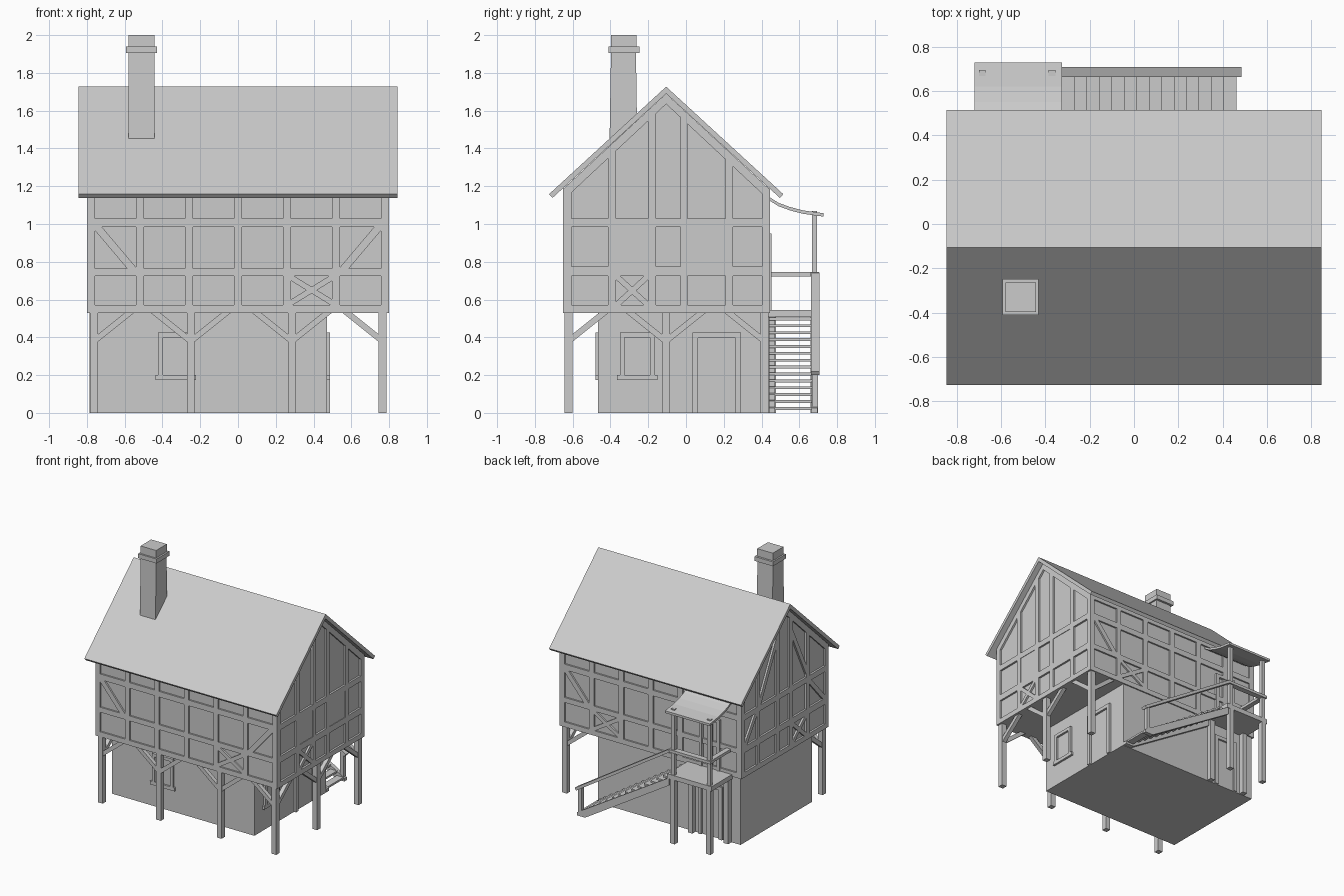
import bpy, bmesh
from mathutils import Vector

if "Cube" in bpy.data.objects:
    bpy.data.objects.remove(bpy.data.objects["Cube"])

RIDGE_Y, SLOPE = -0.105, 0.925


def under_roof(y):
    return 1.69 - SLOPE * abs(y - RIDGE_Y)


def build(name, polys, axis, a, b):
    """Extrude 2D outlines (u, z) along an axis from a to b into one object."""
    bm = bmesh.new()
    for pts in polys:
        put = (lambda p, d: (d, p[0], p[1])) if axis == 'x' else (lambda p, d: (p[0], d, p[1]))
        va = [bm.verts.new(put(p, a)) for p in pts]
        vb = [bm.verts.new(put(p, b)) for p in pts]
        bm.faces.new(va)
        bm.faces.new(vb[::-1])
        n = len(pts)
        for i in range(n):
            bm.faces.new((va[i], vb[i], vb[(i + 1) % n], va[(i + 1) % n]))
    bmesh.ops.recalc_face_normals(bm, faces=bm.faces)
    me = bpy.data.meshes.new(name)
    bm.to_mesh(me)
    bm.free()
    ob = bpy.data.objects.new(name, me)
    bpy.context.collection.objects.link(ob)
    return ob


def rect(u0, u1, z0, z1):
    return [(u0, z0), (u1, z0), (u1, z1), (u0, z1)]


def bar(p, q, w):
    """Slanted timber outline between two points."""
    p, q = Vector(p), Vector(q)
    d = (q - p).normalized() * w / 2
    n = Vector((-d.y, d.x))
    return [tuple(v) for v in (p + n, q + n, q - n, p - n)]


def box(name, x0, x1, y0, y1, z0, z1):
    return build(name, [rect(x0, x1, z0, z1)], 'y', y0, y1)


def frame(u0, u1, z0, z1, w):
    return [rect(u0, u0 + w, z0, z1), rect(u1 - w, u1, z0, z1), rect(u0 + w, u1 - w, z1 - w, z1)]


# Ground floor and jettied upper floor with gables
box("ground_floor", -0.785, 0.47, -0.465, 0.435, 0, 0.54)
yw0, yw1 = -0.637, 0.432
build("upper_floor", [[(yw0, 0.53), (yw1, 0.53), (yw1, under_roof(yw1)),
                       (RIDGE_Y, 1.69), (yw0, under_roof(yw0))]], 'x', -0.785, 0.785)

# Roof slabs
build("roof", [[(RIDGE_Y, 1.727), (RIDGE_Y + s * 0.62, 1.158), (RIDGE_Y + s * 0.602, 1.138),
                (RIDGE_Y, 1.69)] for s in (-1, 1)], 'x', -0.845, 0.845)

# Chimney: tapered shaft, collar, cap
build("chimney_shaft", [[(-0.405, 1.43), (-0.258, 1.43), (-0.265, 1.91), (-0.397, 1.91)]], 'x', -0.58, -0.443)
box("chimney_collar", -0.592, -0.43, -0.41, -0.247, 1.905, 1.94)
box("chimney_cap", -0.58, -0.443, -0.397, -0.263, 1.94, 2.0)

# Gable timbers: posts cut to the roof line, rails, rafters
uprights = [(-0.65, -0.607), (-0.412, -0.37), (-0.202, -0.16), (-0.03, 0.008), (0.21, 0.25), (0.403, 0.445)]
gable = [[(a, 0.53), (b, 0.53), (b, under_roof(b)), (a, under_roof(a))] for a, b in uprights]
gable += [rect(-0.65, 0.445, z0, z1) for z0, z1 in ((0.53, 0.57), (0.725, 0.775), (0.985, 1.03))]
for s in (-1, 1):
    y1 = RIDGE_Y + s * 0.545
    gable.append([(RIDGE_Y, 1.69), (y1, under_roof(y1)), (y1, under_roof(y1) - 0.06), (RIDGE_Y, 1.635)])
cross = [bar((-0.37, 0.57), (-0.2, 0.725), 0.03), bar((-0.37, 0.725), (-0.2, 0.57), 0.03)]
braces = [bar((-0.4, 1.03), (-0.19, 1.46), 0.035), bar((0.22, 1.03), (0.0, 1.46), 0.035),
          bar((-0.61, 0.77), (-0.41, 0.99), 0.035), bar((0.4, 0.77), (0.25, 0.99), 0.035)]
build("right_gable_timbers", gable + cross, 'x', 0.78, 0.8)
build("left_gable_timbers", gable + cross + braces, 'x', -0.8, -0.78)
panes = [rect(-0.37, -0.2, 0.775, 0.985), rect(0.008, 0.21, 0.775, 0.985)]
build("right_gable_windows", panes, 'x', 0.78, 0.796)

# Long wall timbers: six bays, rails, diagonals
xs = [-0.779 + i * 0.2597 for i in range(7)]
long_wall = [rect(x - 0.021, x + 0.021, 0.53, 1.19) for x in xs]
long_wall += [rect(-0.8, 0.8, z0, z1) for z0, z1 in ((0.53, 0.57), (0.725, 0.765), (0.985, 1.03), (1.15, 1.19))]
ends = [bar((s * 0.76, 1.0), (s * 0.54, 0.74), 0.04) for s in (-1, 1)]
x_brace = [bar((xs[4], 0.57), (xs[5], 0.73), 0.03), bar((xs[4], 0.73), (xs[5], 0.57), 0.03)]
build("front_wall_timbers", long_wall + ends + x_brace, 'y', -0.65, -0.63)
build("back_wall_timbers", long_wall + ends[1:] + x_brace, 'y', 0.425, 0.445)
build("upper_door_frame", frame(-0.61, -0.43, 0.545, 0.95, 0.025), 'y', 0.43, 0.452)

# Ground windows and doors
win = frame(-0.35, -0.165, 0.2, 0.425, 0.025) + [rect(-0.365, -0.15, 0.173, 0.2)]
build("right_window_frame", win, 'x', 0.46, 0.487)
build("front_window_frame", [[(u - 0.073, z) for u, z in p] for p in win], 'y', -0.48, -0.455)
build("right_door_frame", frame(0.035, 0.29, 0, 0.425, 0.028), 'x', 0.46, 0.487)
build("back_door_frame", frame(-0.63, -0.42, 0, 0.42, 0.028), 'y', 0.42, 0.45)

# Posts carrying the overhang
post_x = (-0.762, -0.25, 0.285, 0.765)
for i, x in enumerate(post_x):
    box(f"front_post_{i}", x - 0.021, x + 0.021, -0.643, -0.601, 0, 0.54)
for name, y in (("middle", -0.107), ("back", 0.415)):
    box(f"right_{name}_post", 0.744, 0.786, y - 0.021, y + 0.021, 0, 0.54)


def knee(u, s):
    """Knee brace rising from a post at u towards side s."""
    return [(u, 0.36), (u, 0.40), (u + s * 0.175, 0.54), (u + s * 0.225, 0.54)]


build("front_braces", [knee(x, s) for i, x in enumerate(post_x) for s in (-1, 1)
                       if not (i == 0 and s < 0) and not (i == 3 and s > 0)], 'y', -0.638, -0.606)
build("right_braces", [knee(-0.622, 1), knee(-0.107, -1), knee(-0.107, 1), knee(0.415, -1)], 'x', 0.749, 0.781)
build("left_brace", [knee(-0.622, 1)], 'x', -0.778, -0.746)
build("back_brace", [knee(0.765, -1)], 'y', 0.40, 0.43)

# Landing on four posts, railing, and curved canopy
box("landing", -0.715, -0.325, 0.43, 0.70, 0.508, 0.545)
for side, x in (("left", -0.685), ("right", -0.37)):
    box(f"landing_{side}_inner_post", x - 0.02, x + 0.02, 0.437, 0.477, 0, 0.51)
    box(f"landing_{side}_outer_post", x - 0.02, x + 0.02, 0.66, 0.70, 0, 0.51)
    box(f"canopy_{side}_post", x - 0.015, x + 0.015, 0.667, 0.694, 0.54, 1.07)
box("landing_outer_rail", -0.71, -0.335, 0.66, 0.705, 0.723, 0.745)
box("landing_end_rail", -0.705, -0.665, 0.44, 0.67, 0.723, 0.745)
curve = [(0.43, 1.15), (0.49, 1.112), (0.55, 1.09), (0.62, 1.072), (0.728, 1.057)]
build("canopy", [curve + [(y, z - 0.018) for y, z in curve[::-1]]], 'x', -0.72, -0.325)

# Stairs: treads, two stringers, handrail and newel
N = 14
run, rise = 0.785 / N, 0.51 / N
build("stair_treads", [rect(-0.325 + i * run, -0.325 + (i + 1) * run + 0.002,
                            0.505 - i * rise - 0.015, 0.505 - i * rise) for i in range(N)], 'y', 0.44, 0.67)
stringer = [(-0.34, 0.515), (-0.34, 0.455), (0.40, 0.0), (0.47, 0.0), (0.47, 0.025)]
build("inner_stringer", [stringer], 'y', 0.44, 0.472)
build("outer_stringer", [stringer], 'y', 0.665, 0.697)
build("stair_handrail", [bar((-0.345, 0.735), (0.478, 0.21), 0.022)], 'y', 0.662, 0.708)
box("stair_newel", 0.43, 0.46, 0.668, 0.698, 0, 0.225)
